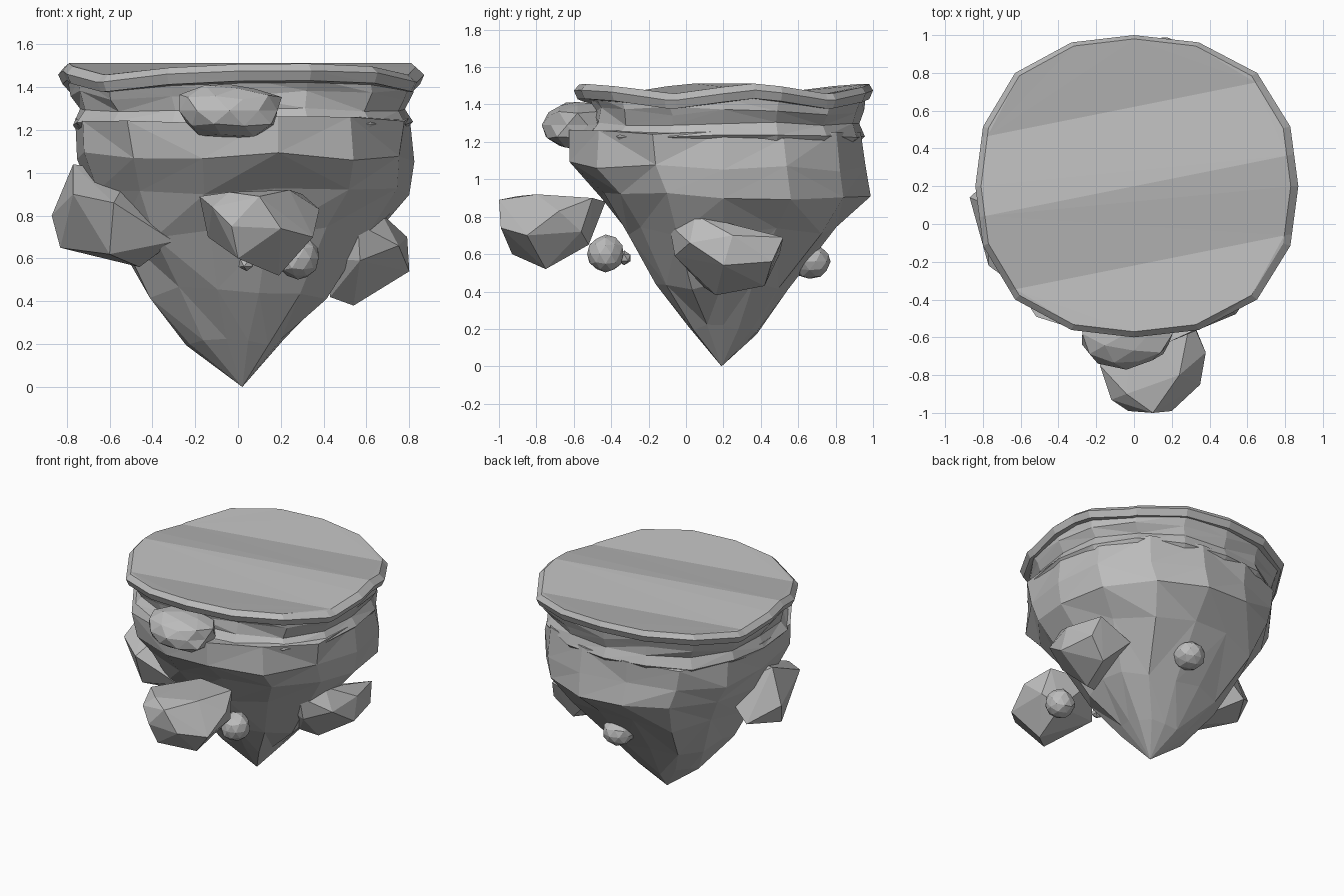
import bpy, bmesh, math, random

random.seed(11)
cube = bpy.data.objects.get("Cube")
if cube:
    bpy.data.objects.remove(cube, do_unlink=True)

CENTRE_Y = 0.2
SKEW = 0.2

stone = bpy.data.materials.new("grey_stone")
stone.use_nodes = True
GREY = (0.5, 0.5, 0.5, 1)
stone.diffuse_color = GREY
stone.node_tree.nodes["Principled BSDF"].inputs["Base Color"].default_value = GREY


def finish(name, bm):
    """Triangulate into flat facets and link the object."""
    bmesh.ops.triangulate(bm, faces=bm.faces[:])
    bmesh.ops.recalc_face_normals(bm, faces=bm.faces[:])
    mesh = bpy.data.meshes.new(name)
    bm.to_mesh(mesh)
    bm.free()
    mesh.materials.append(stone)
    obj = bpy.data.objects.new(name, mesh)
    bpy.context.collection.objects.link(obj)
    return obj


def wave(v):
    """Gentle rolling height that fades out below the cap."""
    fade = min(1, max(0, (v.z - 1.28) / 0.1))
    return 0.027 * fade * math.cos(math.tau * (v.y - CENTRE_Y - SKEW * v.x) / 0.85)


def loft(name, rings, sides, jitter=0.0, z_jitter=0.0, cuts=(), tip=None):
    """Stack slightly squared rings of (height, left, right, front, back) reaches."""
    bm = bmesh.new()
    loops = []
    for z, left, right, front, back in rings:
        loop = []
        for i in range(sides):
            a = math.tau * i / sides
            c, s = math.cos(a), math.sin(a)
            k = 1 + 0.06 * math.sin(2 * a) ** 2 + random.uniform(-jitter, jitter)
            x = c * k * (right if c > 0 else left)
            y = s * k * (back if s > 0 else front) + CENTRE_Y
            loop.append(bm.verts.new((x, y, z + random.uniform(-z_jitter, z_jitter))))
        loops.append(loop)
    for upper, lower in zip(loops, loops[1:]):
        for i in range(sides):
            j = (i + 1) % sides
            a, b, c, d = upper[i], upper[j], lower[j], lower[i]
            if jitter and random.random() < 0.5:
                bm.faces.new((a, b, c))
                bm.faces.new((a, c, d))
            elif jitter:
                bm.faces.new((a, b, d))
                bm.faces.new((b, c, d))
            else:
                bm.faces.new((a, b, c, d))
    bm.faces.new(loops[0])
    if tip:
        end = bm.verts.new(tip)
        for i in range(sides):
            bm.faces.new((loops[-1][i], loops[-1][(i + 1) % sides], end))
    else:
        bm.faces.new(loops[-1])
    for y in cuts:
        bmesh.ops.bisect_plane(bm, geom=bm.verts[:] + bm.edges[:] + bm.faces[:],
                               plane_co=(0, y, 0), plane_no=(-SKEW, 1, 0))
    for v in bm.verts:
        v.co.z += wave(v.co)
    return finish(name, bm)


def boulder(name, points):
    """Angular rock from the hull of its corner points."""
    bm = bmesh.new()
    for p in points:
        bm.verts.new(p)
    out = bmesh.ops.convex_hull(bm, input=bm.verts[:])
    loose = {g for g in out["geom_interior"] + out["geom_unused"]
             if isinstance(g, bmesh.types.BMVert)}
    bmesh.ops.delete(bm, geom=list(loose), context="VERTS")
    return finish(name, bm)


def pebble(name, centre, radii, detail=1, rough=0.06):
    """Roughened rounded rock."""
    bm = bmesh.new()
    bmesh.ops.create_icosphere(bm, subdivisions=detail, radius=1)
    for v in bm.verts:
        k = random.uniform(1 - rough, 1 + rough)
        v.co = [c + n * r * k for c, n, r in zip(centre, v.co, radii)]
    return finish(name, bm)


# Rolling flat cap with an overhanging rim
loft("cap", [
    (1.485, 0.81, 0.83, 0.77, 0.78),
    (1.45, 0.84, 0.87, 0.8, 0.8),
    (1.405, 0.82, 0.85, 0.78, 0.78),
], 16, cuts=(-0.22, 0.2, 0.62))

# Recessed neck under the rim
loft("neck", [
    (1.42, 0.79, 0.83, 0.73, 0.76),
    (1.36, 0.78, 0.83, 0.7, 0.74),
    (1.29, 0.74, 0.78, 0.69, 0.72),
    (1.23, 0.78, 0.82, 0.74, 0.75),
    (1.17, 0.72, 0.76, 0.72, 0.7),
], 16, jitter=0.02, z_jitter=0.012)

# Tapering body down to the point
loft("body", [
    (1.24, 0.77, 0.81, 0.82, 0.73),
    (1.07, 0.75, 0.82, 0.82, 0.75),
    (0.92, 0.7, 0.78, 0.66, 0.79),
    (0.72, 0.58, 0.62, 0.53, 0.62),
    (0.44, 0.43, 0.44, 0.37, 0.36),
    (0.2, 0.24, 0.21, 0.19, 0.18),
], 14, jitter=0.03, z_jitter=0.03, tip=(0.02, 0.19, 0))

# Large boulders
boulder("front_boulder", [
    (-.18, -.75, .89), (-.12, -.93, .84), (-.03, -.99, .75), (.2, -.99, .74),
    (.35, -.85, .7), (.38, -.68, .83), (.3, -.5, .9), (0, -.43, .88),
    (-.14, -.6, .7), (.19, -.75, .52), (0, -.93, .6), (.24, -.8, .92),
    (-.04, -.9, .91), (.1, -1, .89), (.2, -.52, .65), (.33, -.56, .72)])
boulder("left_boulder", [
    (.67, .05, .81), (.56, -.09, .76), (.57, -.06, .59), (.79, .25, .7),
    (.8, .2, .54), (.54, .16, .38), (.62, .42, .43), (.72, .52, .69),
    (.43, .1, .42), (.42, 0, .6), (.45, .5, .6), (.75, .02, .66),
    (.75, .46, .56)])
boulder("right_boulder", [
    (-.77, .1, 1.04), (-.87, .14, .8), (-.83, .08, .65), (-.77, -.22, .9),
    (-.58, -.36, .86), (-.46, -.1, .56), (-.3, -.25, .68), (-.7, .3, .68),
    (-.5, .28, .88), (-.5, 0, 1), (-.6, -.25, .62)])

# Small rocks
pebble("upper_front_rock", (-0.04, -0.58, 1.29), (0.25, 0.19, 0.13), 2, 0.1)
pebble("lower_front_rock", (0.28, -0.43, 0.6), (0.1, 0.1, 0.1), 2)
pebble("tiny_front_rock", (0.04, -0.33, 0.58), (0.04, 0.04, 0.04))
pebble("back_rock", (0.08, 0.66, 0.56), (0.11, 0.115, 0.09), 2)
